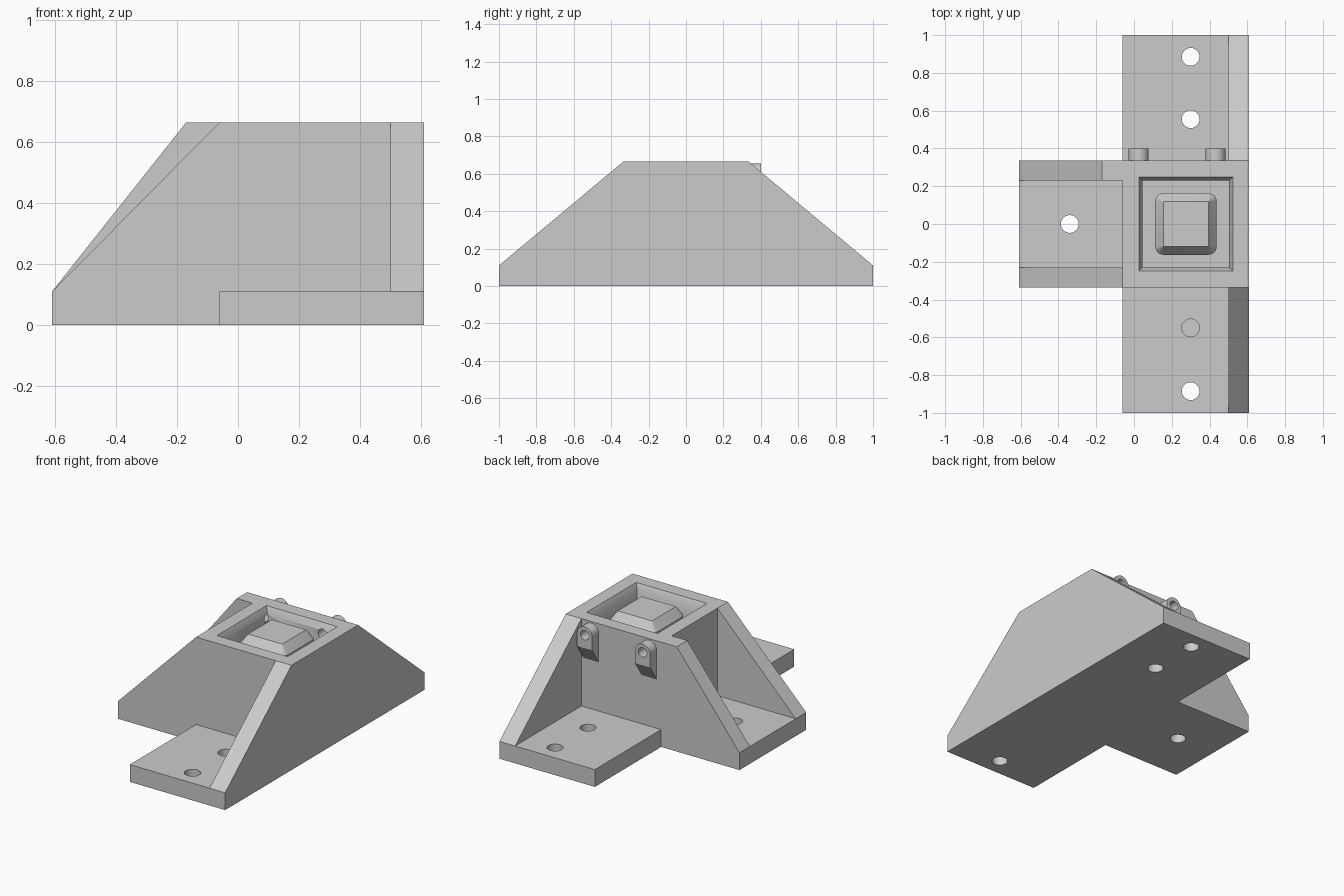
import bpy
import bmesh
from math import sin, cos, pi

if "Cube" in bpy.data.objects:
    bpy.data.objects.remove(bpy.data.objects["Cube"], do_unlink=True)

GREY = bpy.data.materials.new("plain grey")
GREY.use_nodes = True
GREY.diffuse_color = (0.6, 0.6, 0.6, 1)
GREY.node_tree.nodes["Principled BSDF"].inputs["Base Color"].default_value = (0.6, 0.6, 0.6, 1)

BASE, TOP = 0.11, 0.665       # heights of the flange and the tower
HALF = 0.335                  # half depth of the tower
LEFT, RIGHT, END = 0.61, -0.06, -0.61
CX = 0.275                    # centre of the tower


def loft(name, loops):
    """Closed solid skinned through rings of equal point count."""
    bm = bmesh.new()
    rings = [[bm.verts.new(p) for p in ring] for ring in loops]
    for a, b in zip(rings, rings[1:]):
        for i in range(len(a)):
            j = (i + 1) % len(a)
            bm.faces.new((a[i], a[j], b[j], b[i]))
    bm.faces.new(rings[0][::-1])
    bm.faces.new(rings[-1])
    bmesh.ops.recalc_face_normals(bm, faces=bm.faces)
    mesh = bpy.data.meshes.new(name)
    bm.to_mesh(mesh)
    bm.free()
    mesh.materials.append(GREY)
    ob = bpy.data.objects.new(name, mesh)
    bpy.context.collection.objects.link(ob)
    return ob


def prism(name, profile, axis, lo, hi):
    """Extrude a flat profile along one axis."""
    def place(p, t):
        q = list(p)
        q.insert(axis, t)
        return q
    return loft(name, [[place(p, t) for p in profile] for t in (lo, hi)])


def circle(u, v, r, n=32):
    return [(u + r * cos(2 * pi * i / n), v + r * sin(2 * pi * i / n)) for i in range(n)]


def rounded_square(half, r, z, steps=6):
    ring = []
    for k, (sx, sy) in enumerate([(1, 1), (-1, 1), (-1, -1), (1, -1)]):
        for i in range(steps + 1):
            a = (k + i / steps) * pi / 2
            ring.append((CX + sx * (half - r) + r * cos(a), sy * (half - r) + r * sin(a), z))
    return ring


def square(half, z):
    return [(CX + sx * half, sy * half, z) for sx, sy in [(1, 1), (-1, 1), (-1, -1), (1, -1)]]


def activate(ob):
    bpy.ops.object.select_all(action='DESELECT')
    ob.select_set(True)
    bpy.context.view_layer.objects.active = ob


def cut(ob, cutter):
    cutter.hide_render = True
    mod = ob.modifiers.new("cut", 'BOOLEAN')
    mod.operation = 'DIFFERENCE'
    mod.solver = 'EXACT'
    mod.object = cutter
    activate(ob)
    bpy.ops.object.modifier_apply(modifier=mod.name)
    bpy.data.objects.remove(cutter, do_unlink=True)


def smooth(ob):
    activate(ob)
    bpy.ops.object.shade_smooth_by_angle(angle=0.5)


# T-shaped base with through bolt holes and one blind hole
base = prism("base_plate", [(LEFT, -1), (LEFT, 1), (RIGHT, 1), (RIGHT, HALF), (END, HALF),
                            (END, -HALF), (RIGHT, -HALF), (RIGHT, -1)], 2, 0, BASE)
for x, y, bottom in [(0.3, 0.885, -0.1), (0.3, 0.555, -0.1), (0.3, -0.885, -0.1),
                     (0.3, -0.55, 0.02), (-0.34, 0, -0.1)]:
    cut(base, prism("hole_cutter", circle(x, y, 0.047), 2, bottom, 0.2))
smooth(base)

# Tower with a chamfered pocket in its top
tower = prism("tower", [(RIGHT, -HALF), (LEFT, -HALF), (LEFT, HALF), (RIGHT, HALF)], 2, BASE, TOP)
cut(tower, loft("pocket_cutter", [square(0.229, 0.5), square(0.229, 0.625), square(0.269, 0.705)]))

# Raised block inside the pocket
block = loft("pocket_block", [rounded_square(0.163, 0.045, 0.5), rounded_square(0.163, 0.045, 0.605),
                              rounded_square(0.12, 0.002, 0.66)])
smooth(block)

# Sloping side gussets at front and back
for name, s in (("back_gusset", 1), ("front_gusset", -1)):
    prism(name, [(s * HALF, BASE), (s, BASE), (s * HALF, TOP)], 0, 0.5, LEFT)

# Ribs on the side arm, the back one with a short flat top
prism("arm_back_rib", [(END, BASE), (RIGHT, BASE), (RIGHT, TOP), (-0.17, TOP)], 1, 0.23, HALF)
prism("arm_front_rib", [(END, BASE), (RIGHT, BASE), (RIGHT, TOP)], 1, -HALF, -0.23)

# Hinge lugs on the back with pin holes running into the tower
R, LUG_Z = 0.053, 0.602
for name, x in (("right_hinge_lug", 0.025), ("left_hinge_lug", 0.432)):
    arch = [(x + R * cos(pi * i / 16), LUG_Z + R * sin(pi * i / 16)) for i in range(17)]
    lug = loft(name, [[(u, y, v) for u, v in arch + [(x - R, foot), (x + R, foot)]]
                      for y, foot in ((HALF, 0.42), (0.4, 0.52))])
    for part in (lug, tower):
        cut(part, prism("pin_cutter", circle(x, LUG_Z, 0.03, 24), 1, 0.2, 0.5))
    smooth(lug)
smooth(tower)
